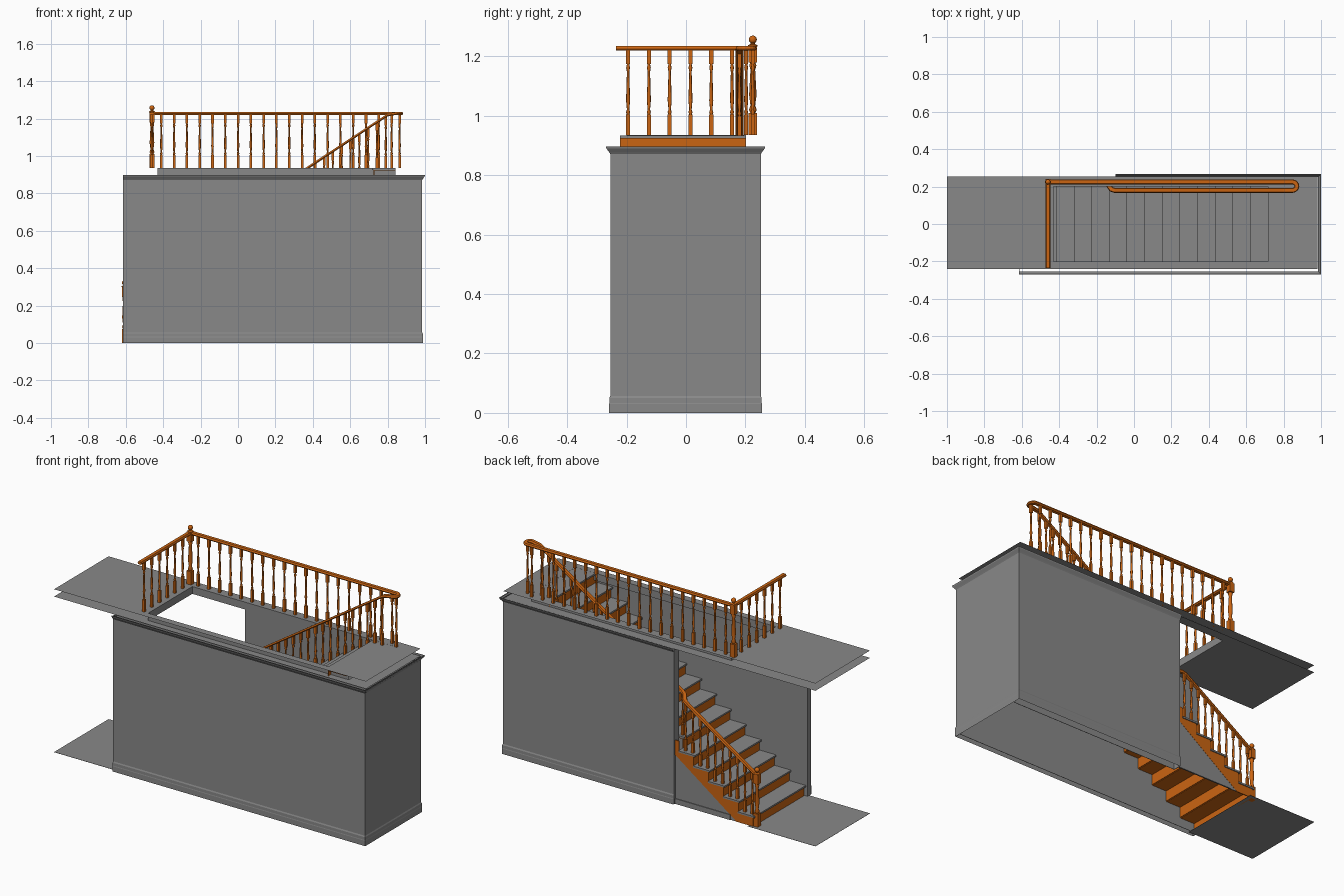
import bpy, bmesh, math
from mathutils import Vector, Matrix

if "Cube" in bpy.data.objects:
    bpy.data.objects.remove(bpy.data.objects["Cube"])


def material(name, rgb):
    m = bpy.data.materials.new(name)
    m.use_nodes = True
    m.diffuse_color = (*rgb, 1)
    m.node_tree.nodes["Principled BSDF"].inputs["Base Color"].default_value = (*rgb, 1)
    return m


GREY = material("plain grey", (0.25, 0.25, 0.25))
WOOD = material("orange wood", (0.60, 0.13, 0.006))

# Main dimensions
STEPS, TOP, CEILING = 15, 0.935, 0.893
RISE, RUN, FIRST = TOP / 15, 0.0943, -0.595
FRONT, BACK, LEFT_END, RIGHT_END = -0.255, 0.252, 0.985, -0.615
INNER_FRONT, INNER_BACK, WALL_STOP = -0.225, 0.205, -0.1
HOLE = (-0.43, 0.842, -0.2, 0.2)
RAIL_LEVEL, OUT_Y, IN_Y, LOW_Y = 1.228, 0.225, 0.18, 0.222


def nosing(i):
    return FIRST + RUN * i


def rail_z(x):
    return RISE + (x - FIRST) * RISE / RUN + 0.235


def finish(name, bm, mat, smooth=False):
    bmesh.ops.recalc_face_normals(bm, faces=bm.faces)
    mesh = bpy.data.meshes.new(name)
    bm.to_mesh(mesh)
    bm.free()
    mesh.materials.append(mat)
    ob = bpy.data.objects.new(name, mesh)
    bpy.context.collection.objects.link(ob)
    if smooth:
        bpy.ops.object.select_all(action="DESELECT")
        ob.select_set(True)
        bpy.context.view_layer.objects.active = ob
        bpy.ops.object.shade_smooth_by_angle(angle=math.radians(50))
    return ob


def add_box(bm, x0, x1, y0, y1, z0, z1):
    mat = (Matrix.Translation(((x0 + x1) / 2, (y0 + y1) / 2, (z0 + z1) / 2))
           @ Matrix.Diagonal((x1 - x0, y1 - y0, z1 - z0, 1)))
    bmesh.ops.create_cube(bm, size=1, matrix=mat)


def box(name, mat, *size):
    bm = bmesh.new()
    add_box(bm, *size)
    finish(name, bm, mat)


def bridge(bm, a, b, closed):
    n = len(a)
    for k in range(n if closed else n - 1):
        bm.faces.new((a[k], a[(k + 1) % n], b[(k + 1) % n], b[k]))


def add_lathe(bm, x, y, profile, sides=8):
    rings = [[bm.verts.new((x + r * math.cos(math.tau * k / sides),
                            y + r * math.sin(math.tau * k / sides), z))
              for k in range(sides)] for r, z in profile]
    for a, b in zip(rings, rings[1:]):
        bridge(bm, a, b, True)
    bm.faces.new(rings[0])
    bm.faces.new(rings[-1])


def sweep(name, path, section, mat, closed=True):
    """Carry a (sideways, up) section along a path with mitred corners."""
    bm = bmesh.new()
    pts = [Vector(p) for p in path]
    rings = []
    for k, p in enumerate(pts):
        a = (p - pts[k - 1]) if k else (pts[1] - p)
        b = (pts[k + 1] - p) if k < len(pts) - 1 else a
        na, nb = [Vector((d.y, -d.x, 0)).normalized() for d in (a, b)]
        side = (na + nb) / (1 + na.dot(nb))
        rings.append([bm.verts.new(p + side * s + Vector((0, 0, u))) for s, u in section])
    for a, b in zip(rings, rings[1:]):
        bridge(bm, a, b, closed)
    if closed:
        bm.faces.new(rings[0])
        bm.faces.new(rings[-1])
    finish(name, bm, mat)


def prism(name, outline, y0, y1, mat):
    bm = bmesh.new()
    a = [bm.verts.new((x, y0, z)) for x, z in outline]
    b = [bm.verts.new((x, y1, z)) for x, z in outline]
    bridge(bm, a, b, True)
    bm.faces.new(a)
    bm.faces.new(b)
    finish(name, bm, mat)


def holed_plate(name, z):
    corners = lambda x0, x1, y0, y1: [bm.verts.new((x, y, z)) for x, y in
                                      ((x0, y0), (x1, y0), (x1, y1), (x0, y1))]
    bm = bmesh.new()
    bridge(bm, corners(-1, 0.98, -0.24, 0.255), corners(*HOLE), True)
    finish(name, bm, GREY)


# Enclosure walls with baseboard and crown moulding
wall_path = [(RIGHT_END, FRONT, 0), (LEFT_END, FRONT, 0),
             (LEFT_END, BACK, 0), (WALL_STOP, BACK, 0)]
sweep("enclosure_wall", wall_path, [(0, 0), (0, CEILING)], GREY, False)
sweep("baseboard", wall_path,
      [(0.004, 0), (0.004, 0.03), (0.003, 0.034), (0.003, 0.05), (0, 0.057)], GREY, False)
sweep("crown_moulding", wall_path,
      [(0, 0.872), (0.004, 0.878), (0.013, 0.89), (0.015, 0.897), (0.011, 0.897)], GREY, False)

# Stair side of the walls and their end caps
box("inner_front_wall", GREY, RIGHT_END, 0.98, INNER_FRONT - 0.002, INNER_FRONT, 0, CEILING)
box("inner_back_wall", GREY, WALL_STOP, 0.98, INNER_BACK, INNER_BACK + 0.002, 0, CEILING)
box("front_wall_end", GREY, RIGHT_END, RIGHT_END + 0.003, FRONT, INNER_FRONT, 0, CEILING)
box("back_wall_end", GREY, WALL_STOP, WALL_STOP + 0.003, INNER_BACK, BACK, 0, CEILING)

# Floors, ceiling and lining of the opening
holed_plate("upper_floor", TOP)
holed_plate("lower_ceiling", CEILING)
box("ground_floor", GREY, -1, -0.57, -0.24, 0.255, 0, 0.001)
bm = bmesh.new()
hx0, hx1, hy0, hy1 = HOLE
ring = [[bm.verts.new((x, y, z)) for x, y in ((hx1, hy0), (hx0, hy0), (hx0, hy1), (hx1, hy1))]
        for z in (CEILING, TOP)]
bridge(bm, *ring, False)
finish("opening_lining", bm, GREY)

# Stairs: grey treads over wooden risers and boards
treads, risers = bmesh.new(), bmesh.new()
for i in range(STEPS):
    x, z = nosing(i), RISE * (i + 1)
    end = hx1 if i == STEPS - 1 else x + RUN
    y1 = 0.246 if i < 5 else 0.202
    yr = 0.236 if i < 5 else 0.202
    add_box(treads, x - 0.01, end, -0.223, y1, z - 0.01, z - 0.0005)
    add_box(risers, x, x + 0.004, -0.222, yr, z - RISE - 0.01 * (i > 0), z - 0.01)
    add_box(risers, x, end, -0.222, yr, z - 0.013, z - 0.01)
finish("treads", treads, GREY)
finish("risers", risers, WOOD)

# Open side stringer and the wall below it
saw = []
for i in range(6):
    saw += [(nosing(i), max(0, RISE * i - 0.01)), (nosing(i), RISE * (i + 1) - 0.01)]
saw += [(WALL_STOP, RISE * 6 - 0.01), (WALL_STOP, 0.28), (-0.49, 0)]
prism("stringer", saw, 0.236, 0.241, WOOD)
prism("wall_below_stringer", [(-0.49, 0), (WALL_STOP, 0), (WALL_STOP, 0.28)], 0.236, 0.24, GREY)
box("short_baseboard", GREY, -0.45, WALL_STOP, 0.239, 0.244, 0, 0.03)

# Handrails: one climbs the stair, turns back and runs level
section = [(-0.013, -0.002), (-0.009, -0.008), (0.009, -0.008),
           (0.013, -0.002), (0.009, 0.007), (-0.009, 0.007)]
path = [(x, y, rail_z(x)) for x, y in ((-0.605, LOW_Y), (-0.16, LOW_Y), (-0.145, 0.217),
                                       (-0.12, 0.185), (-0.105, IN_Y), (0.8, IN_Y))]
mid, rad, turn_x = (OUT_Y + IN_Y) / 2, (OUT_Y - IN_Y) / 2, 0.848
for k in range(9):
    a = math.pi * (k / 8 - 0.5)
    path.append((turn_x + rad * math.cos(a), mid + rad * math.sin(a), RAIL_LEVEL))
path.append((-0.46, OUT_Y, RAIL_LEVEL))
sweep("main_handrail", path, section, WOOD)
sweep("end_handrail", [(-0.46, OUT_Y, RAIL_LEVEL), (-0.46, -0.235, RAIL_LEVEL)], section, WOOD)


def baluster(bm, x, y, z0, z1):
    w, h = 0.0068, z1 - z0
    low, high = z0 + 0.24 * h, z1 - 0.17 * h
    add_box(bm, x - w, x + w, y - w, y + w, z0, low)
    add_box(bm, x - w, x + w, y - w, y + w, high, z1)
    shape = ((0.004, 0), (0.007, 0.05), (0.004, 0.1), (0.0068, 0.28),
             (0.004, 0.85), (0.0065, 0.93), (0.004, 1))
    add_lathe(bm, x, y, [(r, low + t * (high - low)) for r, t in shape])


def newel(name, x, y, z):
    bm = bmesh.new()
    w = 0.0145
    add_box(bm, x - w, x + w, y - w, y + w, z, z + 0.075)
    add_box(bm, x - w, x + w, y - w, y + w, z + 0.245, z + 0.298)
    add_lathe(bm, x, y, [(0.008, z + 0.075), (0.013, z + 0.085), (0.008, z + 0.1),
                         (0.0125, z + 0.135), (0.008, z + 0.22), (0.012, z + 0.235),
                         (0.009, z + 0.245)], 12)
    add_lathe(bm, x, y, [(0.016, z + 0.298), (0.016, z + 0.303), (0.007, z + 0.307),
                         (0.008, z + 0.311)], 12)
    bmesh.ops.create_uvsphere(bm, u_segments=12, v_segments=8, radius=0.0135,
                              matrix=Matrix.Translation((x, y, z + 0.322)))
    finish(name, bm, WOOD, True)


newel("lower_newel", -0.607, LOW_Y, 0)
newel("upper_newel", -0.46, OUT_Y, TOP)

# Balusters: two to a tread, then the level runs
bm = bmesh.new()
for i in range(STEPS):
    for step in (0.018, 0.065):
        x = nosing(i) + step
        y = LOW_Y if x < -0.12 else IN_Y
        baluster(bm, x, y, RISE * (i + 1) - 0.001, min(rail_z(x), RAIL_LEVEL) - 0.005)
finish("stair_balusters", bm, WOOD, True)

bm = bmesh.new()
for k in range(19):
    baluster(bm, -0.41 + 0.0684 * k, OUT_Y, TOP, RAIL_LEVEL - 0.005)
baluster(bm, turn_x + rad * 0.7, mid, TOP, RAIL_LEVEL - 0.005)
for k in range(6):
    baluster(bm, -0.46, -0.195 + 0.07 * k, TOP, RAIL_LEVEL - 0.005)
finish("landing_balusters", bm, WOOD, True)
